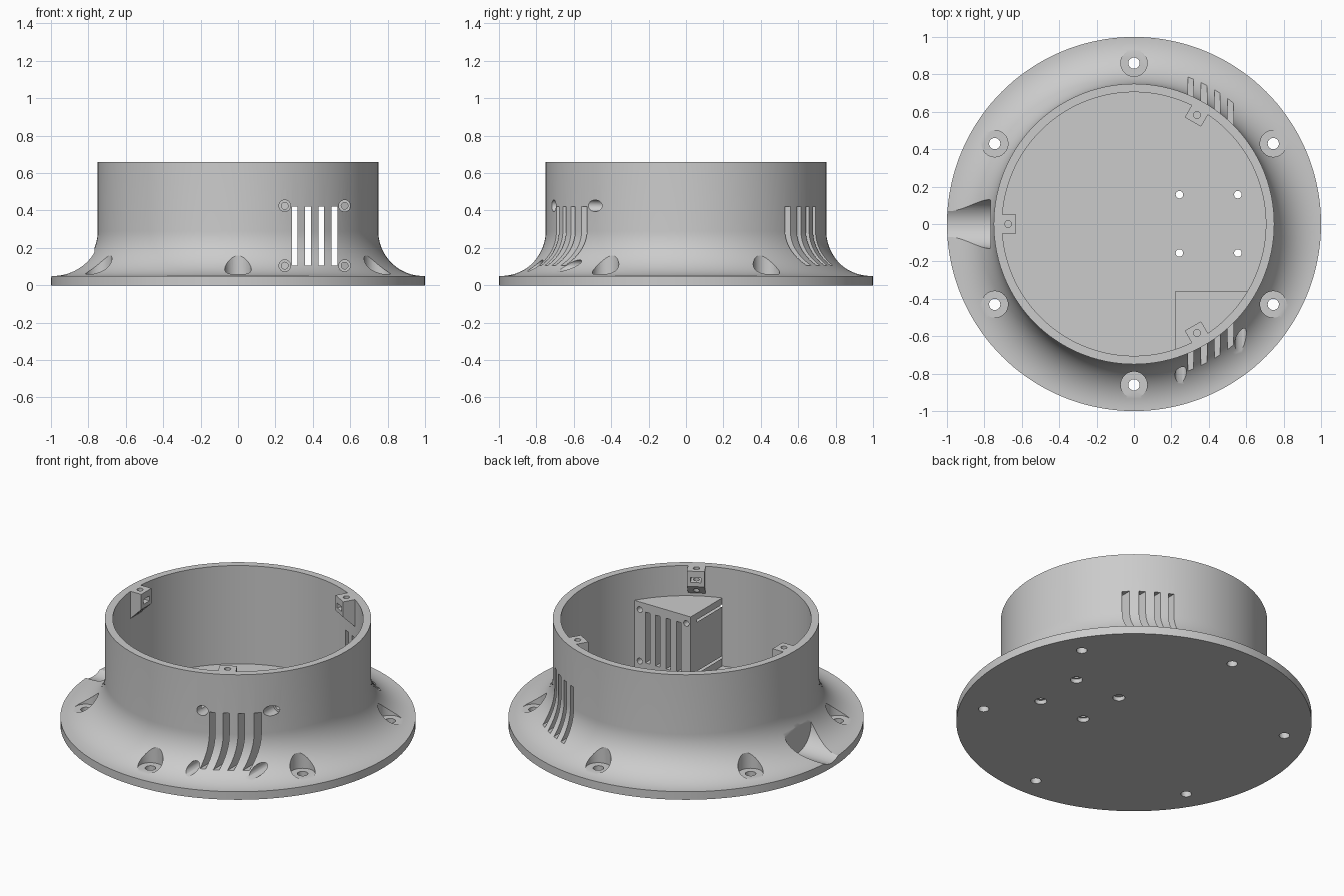
import bpy, bmesh, math
from mathutils import Matrix, Vector

if "Cube" in bpy.data.objects:
    bpy.data.objects.remove(bpy.data.objects["Cube"], do_unlink=True)

grey = bpy.data.materials.new("plain_grey")
grey.use_nodes = True
GREY = (0.6, 0.6, 0.6, 1)
grey.diffuse_color = GREY
grey.node_tree.nodes["Principled BSDF"].inputs["Base Color"].default_value = GREY


def make(name, bm):
    bmesh.ops.recalc_face_normals(bm, faces=bm.faces)
    mesh = bpy.data.meshes.new(name)
    bm.to_mesh(mesh)
    bm.free()
    mesh.materials.append(grey)
    ob = bpy.data.objects.new(name, mesh)
    bpy.context.collection.objects.link(ob)
    return ob


def box(name, lo, hi):
    lo, hi = Vector(lo), Vector(hi)
    bm = bmesh.new()
    size = Matrix.Diagonal((*(hi - lo), 1))
    bmesh.ops.create_cube(bm, size=1, matrix=Matrix.Translation((lo + hi) / 2) @ size)
    return make(name, bm)


def rod(name, a, b, r, segs=32):
    a, b = Vector(a), Vector(b)
    turn = (b - a).to_track_quat('Z', 'Y').to_matrix().to_4x4()
    bm = bmesh.new()
    bmesh.ops.create_cone(bm, cap_ends=True, segments=segs, radius1=r, radius2=r,
                          depth=(b - a).length, matrix=Matrix.Translation((a + b) / 2) @ turn)
    return make(name, bm)


def boolean(ob, tools, op='DIFFERENCE'):
    for t in tools:
        t.hide_render = True
        m = ob.modifiers.new("cut", 'BOOLEAN')
        m.operation, m.object, m.solver = op, t, 'EXACT'
    bpy.context.view_layer.update()
    baked = bpy.data.meshes.new_from_object(
        ob.evaluated_get(bpy.context.evaluated_depsgraph_get()))
    ob.modifiers.clear()
    ob.data = baked


def smooth(ob):
    bpy.ops.object.select_all(action='DESELECT')
    ob.select_set(True)
    bpy.context.view_layer.objects.active = ob
    bpy.ops.object.shade_smooth_by_angle(angle=math.radians(30))


# Housing: revolved wall, flared flange and floor
FLOOR, TOP, INNER, OUTER, FLARE = 0.05, 0.66, 0.705, 0.75, 0.24
profile = [(0, 0), (1, 0), (1, FLOOR)]
for i in range(21):
    a = math.radians(90 * i / 20)
    profile.append((OUTER + FLARE * (1 - math.sin(a)), FLOOR + FLARE * (1 - math.cos(a))))
profile += [(OUTER, TOP), (INNER, TOP), (INNER, FLOOR), (0, FLOOR)]
bm = bmesh.new()
ring = [bm.verts.new((r, 0, z)) for r, z in profile]
edges = [bm.edges.new(pair) for pair in zip(ring, ring[1:])]
bmesh.ops.spin(bm, geom=ring + edges, cent=(0, 0, 0), axis=(0, 0, 1),
               angle=math.tau, steps=144, use_duplicate=False)
bmesh.ops.remove_doubles(bm, verts=bm.verts, dist=0.0002)
housing = make("housing", bm)

# Fan block: box trimmed to the round wall
fan_block = box("fan_block", (0.22, -0.8, 0.04), (0.8, -0.36, 0.473))
trim = rod("trim", (0, 0, 0), (0, 0, 1), 0.72, 144)
boolean(fan_block, [trim], 'INTERSECT')

# Vent slots and counterbored fan screws, shared by housing and block
vents = [box("vent_cutter", (x - 0.015, -1.1, 0.105), (x + 0.015, 1.1, 0.42))
         for x in (0.303, 0.374, 0.445, 0.516)]
for x in (0.25, 0.57):
    for z in (0.105, 0.425):
        vents.append(rod("screw_cutter", (x, -1.1, z), (x, -0.42, z), 0.031))
        vents.append(rod("screw_cutter", (x, -0.5, z), (x, -0.3, z), 0.018))

# Flange bolt holes, floor holes and the cable notch
holes = []
for k in range(6):
    a = math.radians(30 + 60 * k)
    x, y = 0.86 * math.cos(a), 0.86 * math.sin(a)
    holes.append(rod("bolt_cutter", (x, y, -0.1), (x, y, 0.2), 0.03))
    holes.append(rod("bolt_cutter", (x, y, 0.06), (x, y, 0.4), 0.071))
for x in (0.243, 0.555):
    for y in (-0.155, 0.157):
        holes.append(rod("floor_cutter", (x, y, -0.1), (x, y, 0.1), 0.02))
        holes.append(rod("floor_cutter", (x, y, -0.1), (x, y, 0.025), 0.034))
holes.append(rod("notch_cutter", (-1.2, 0, 0.16), (-0.768, 0, 0.16), 0.13, 64))

boolean(housing, vents + holes)
boolean(fan_block, vents)

# Lid tabs: wedge with a screw hole and a nut pocket
tab_side = [(0.63, TOP), (0.63, 0.565), (0.715, 0.48), (0.715, TOP)]
bm = bmesh.new()
face = bm.faces.new([bm.verts.new((r, -0.05, z)) for r, z in tab_side])
moved = bmesh.ops.extrude_face_region(bm, geom=[face])["geom"]
bmesh.ops.translate(bm, vec=(0, 0.1, 0),
                    verts=[v for v in moved if isinstance(v, bmesh.types.BMVert)])
tab = make("lid_tab", bm)
tab_cutters = [rod("tab_cutter", (0.673, 0, 0.4), (0.673, 0, 0.8), 0.018),
               box("tab_cutter", (0.6, -0.03, 0.59), (0.7, 0.03, 0.62))]
boolean(tab, tab_cutters)
tabs = [tab, tab.copy(), tab.copy()]
for ob, deg in zip(tabs, (180, 60, -60)):
    if ob is not tab:
        bpy.context.collection.objects.link(ob)
    ob.rotation_euler.z = math.radians(deg)

for ob in vents + holes + tab_cutters + [trim]:
    bpy.data.objects.remove(ob, do_unlink=True)
for ob in (housing, fan_block, tab):
    smooth(ob)
